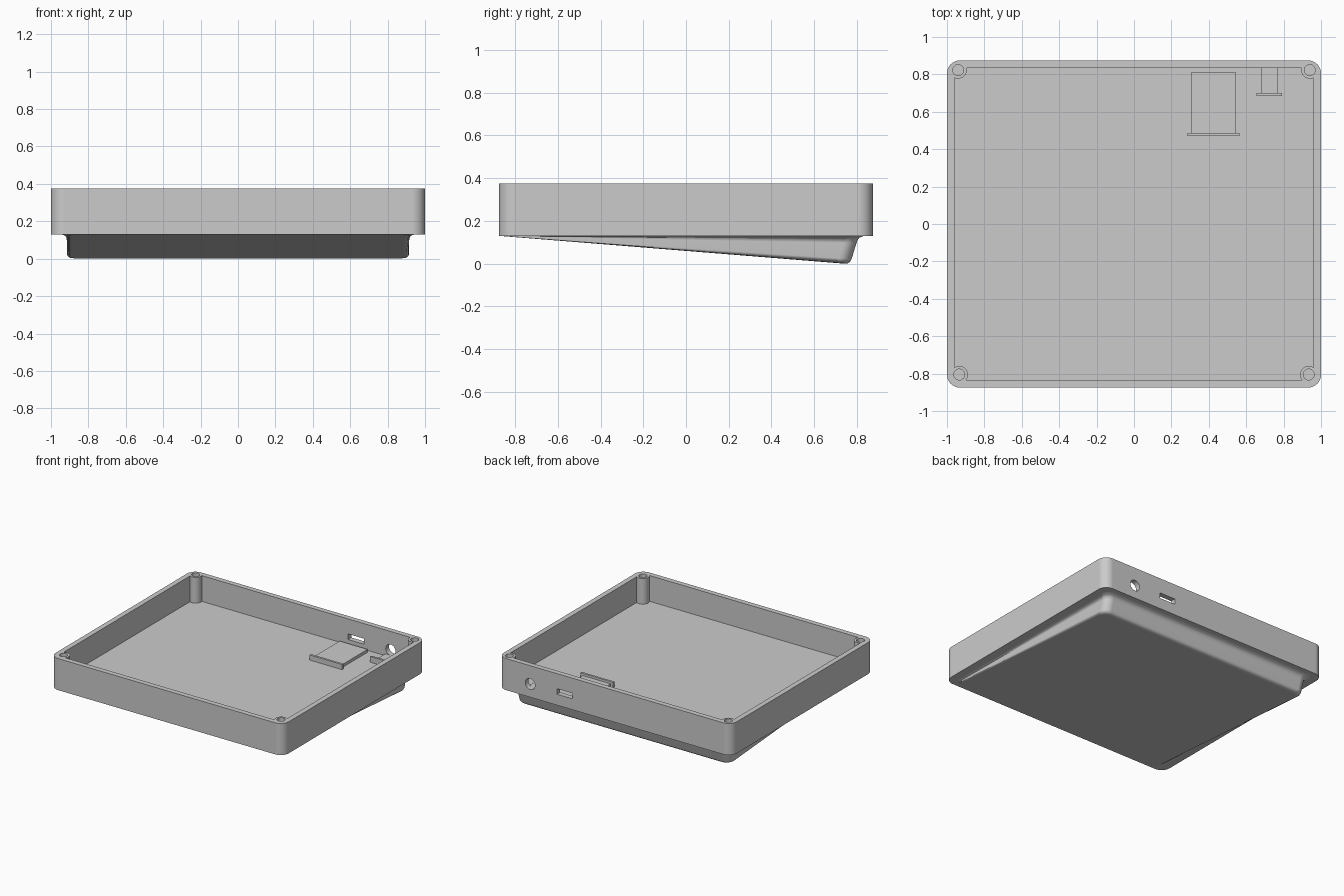
import bpy, bmesh, math
from mathutils import Matrix

cube = bpy.data.objects.get("Cube")
if cube:
    bpy.data.objects.remove(cube, do_unlink=True)

GREY = (0.6, 0.6, 0.6, 1)
mat = bpy.data.materials.new("plain_grey")
mat.use_nodes = True
mat.diffuse_color = GREY
mat.node_tree.nodes["Principled BSDF"].inputs["Base Color"].default_value = GREY

BASE, FLOOR, RIM = 0.13, 0.175, 0.375


def finish(name, bm):
    bmesh.ops.recalc_face_normals(bm, faces=bm.faces[:])
    mesh = bpy.data.meshes.new(name)
    bm.to_mesh(mesh)
    bm.free()
    mesh.materials.append(mat)
    ob = bpy.data.objects.new(name, mesh)
    bpy.context.collection.objects.link(ob)
    return ob


def outline(hx, y0, y1, r, seg=8):
    """Counter-clockwise rounded rectangle, symmetric in x."""
    corners = [(hx - r, y1 - r), (r - hx, y1 - r), (r - hx, y0 + r), (hx - r, y0 + r)]
    return [(cx + r * math.cos(a), cy + r * math.sin(a))
            for i, (cx, cy) in enumerate(corners)
            for a in [(i + k / seg) * math.pi / 2 for k in range(seg + 1)]]


def loft(name, rings):
    bm = bmesh.new()
    loops = [[bm.verts.new(p) for p in ring] for ring in rings]
    for a, b in zip(loops, loops[1:]):
        for i in range(len(a)):
            j = (i + 1) % len(a)
            bm.faces.new((a[i], a[j], b[j], b[i]))
    bm.faces.new(loops[0])
    bm.faces.new(loops[-1])
    return finish(name, bm)


def box(name, x0, x1, y0, y1, z0, z1):
    bm = bmesh.new()
    bmesh.ops.create_cube(bm, size=1)
    bmesh.ops.scale(bm, vec=(x1 - x0, y1 - y0, z1 - z0), verts=bm.verts)
    bmesh.ops.translate(bm, vec=((x0 + x1) / 2, (y0 + y1) / 2, (z0 + z1) / 2), verts=bm.verts)
    return finish(name, bm)


def cylinder(name, centre, r, depth, along_y=False):
    bm = bmesh.new()
    turn = Matrix.Rotation(math.pi / 2 if along_y else 0, 4, 'X')
    bmesh.ops.create_cone(bm, cap_ends=True, segments=32, radius1=r, radius2=r,
                          depth=depth, matrix=Matrix.Translation(centre) @ turn)
    return finish(name, bm)


def activate(ob):
    bpy.ops.object.select_all(action='DESELECT')
    ob.select_set(True)
    bpy.context.view_layer.objects.active = ob


def combine(target, tool, operation):
    mod = target.modifiers.new("cut", 'BOOLEAN')
    mod.operation = operation
    mod.solver = 'EXACT'
    mod.object = tool
    activate(target)
    bpy.ops.object.modifier_apply(modifier=mod.name)
    bpy.data.objects.remove(tool, do_unlink=True)


def smooth(ob):
    activate(ob)
    bpy.ops.object.shade_smooth_by_angle(angle=math.radians(40))
    mod = ob.modifiers.new("normals", 'WEIGHTED_NORMAL')
    mod.keep_sharp = True


# Open tray with a thin wall
shape = outline(1, -0.875, 0.875, 0.07)
tray = loft("tray", [[(x, y, z) for x, y in shape] for z in (BASE, RIM)])
combine(tray, box("cavity", -0.96, 0.96, -0.835, 0.835, FLOOR, 0.5), 'DIFFERENCE')

# Screw posts in the four corners
for side in (-1, 1):
    for x, y in ((0.94, 0.823), (0.934, -0.805)):
        mid = (FLOOR - 0.02 + RIM) / 2
        combine(tray, cylinder("post", (side * x, y, mid), 0.046, RIM - FLOOR + 0.02), 'UNION')
        combine(tray, cylinder("screw_hole", (side * x, y, RIM), 0.029, 0.3), 'DIFFERENCE')

# Round and rectangular openings in the back wall
combine(tray, cylinder("round_port", (0.725, 0.86, 0.232), 0.042, 0.12, True), 'DIFFERENCE')
combine(tray, box("slot_port", 0.36, 0.495, 0.8, 0.92, 0.215, 0.258), 'DIFFERENCE')
smooth(tray)

# Sloping foot: flared at the top, rounded along the bottom edge
profile = [(0, 0.945, 0.835), (0.04, 0.928, 0.817), (0.12, 0.918, 0.805),
           (0.25, 0.915, 0.798), (0.82, 0.915, 0.775), (0.92, 0.91, 0.768),
           (0.98, 0.9, 0.757), (1, 0.885, 0.74)]
rings = []
for s, hx, back in profile:
    front = -0.872 + (0.945 - hx) * 0.5
    rings.append([(x, y, BASE - s * BASE * (y + 0.875) / 1.615)
                  for x, y in outline(hx, front, back, 0.06)])
smooth(loft("sloping_foot", rings))

# Raised supports behind the openings, each with a stop bar
box("board_support", 0.305, 0.545, 0.48, 0.81, FLOOR - 0.01, 0.198)
box("board_stop", 0.285, 0.565, 0.47, 0.487, FLOOR - 0.01, 0.215)
box("socket_support", 0.68, 0.77, 0.695, 0.836, FLOOR - 0.01, 0.19)
box("socket_stop", 0.655, 0.79, 0.685, 0.7, FLOOR - 0.01, 0.22)
